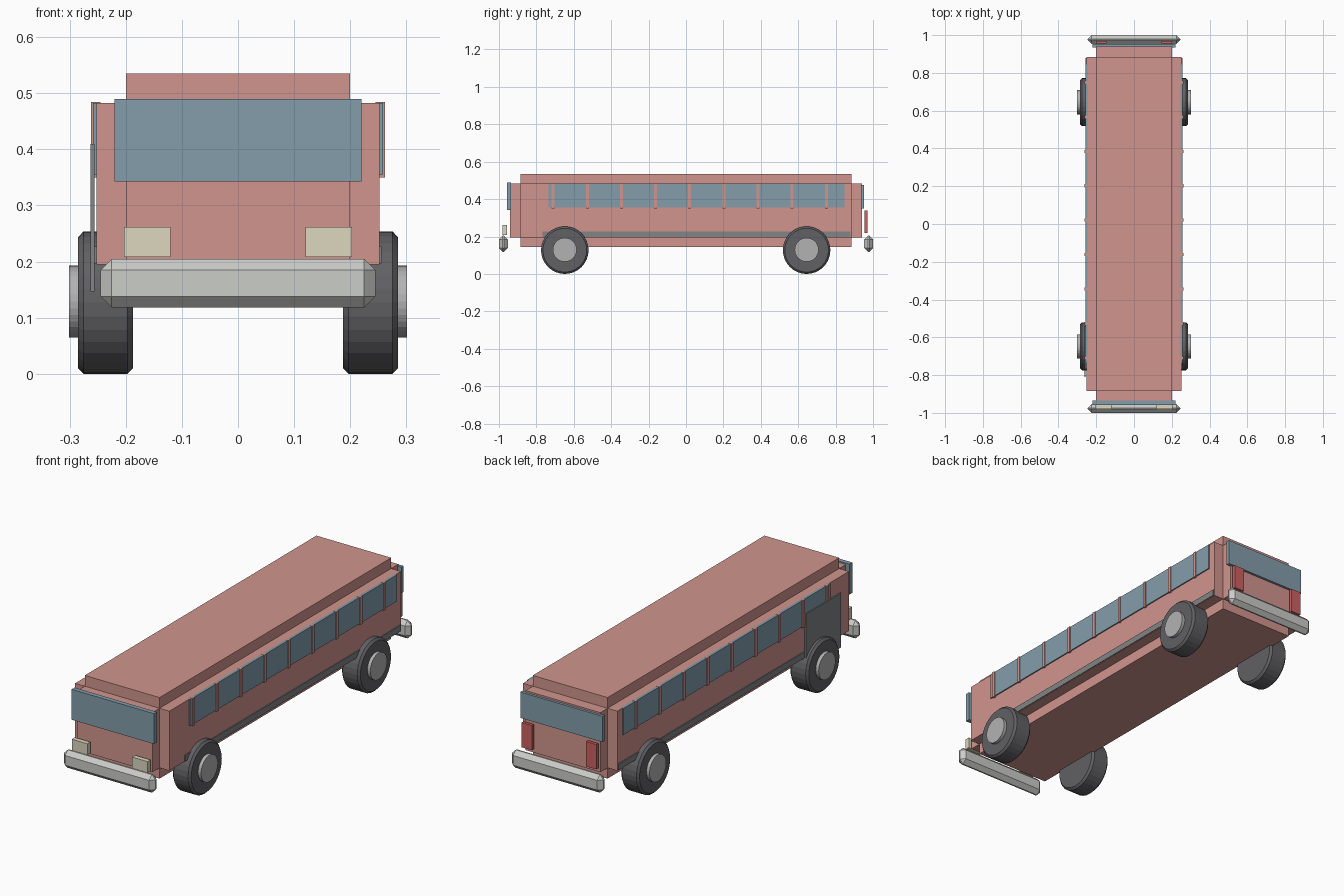
import bpy, bmesh
from mathutils import Matrix, Vector

if "Cube" in bpy.data.objects:
    bpy.data.objects.remove(bpy.data.objects["Cube"])


def material(name, rgb):
    m = bpy.data.materials.new(name)
    m.diffuse_color = (*rgb, 1)
    m.use_nodes = True
    m.node_tree.nodes["Principled BSDF"].inputs["Base Color"].default_value = m.diffuse_color
    return m


RED = material("body_red", (0.64, 0.30, 0.27))
GLASS = material("glass_blue", (0.23, 0.34, 0.41))
CREAM = material("lamp_cream", (0.72, 0.68, 0.52))
LAMP_RED = material("lamp_red", (0.60, 0.12, 0.12))
DARK = material("dark_grey", (0.12, 0.12, 0.13))
TRIM = material("trim_grey", (0.22, 0.23, 0.24))
CHROME = material("light_grey", (0.60, 0.61, 0.58))
HUB = material("hub_grey", (0.45, 0.45, 0.45))


def finish(name, bm, mat, bevel=0):
    me = bpy.data.meshes.new(name)
    bmesh.ops.recalc_face_normals(bm, faces=bm.faces)
    bm.to_mesh(me)
    bm.free()
    me.materials.append(mat)
    ob = bpy.data.objects.new(name, me)
    bpy.context.collection.objects.link(ob)
    if bevel:
        mod = ob.modifiers.new("chamfer", 'BEVEL')
        mod.width, mod.segments = bevel, 1
        mod.limit_method, mod.angle_limit = 'ANGLE', 0.8
    return ob


def box_bm(x, y, z):
    bm = bmesh.new()
    size = [b - a for a, b in (x, y, z)]
    mid = Vector([(a + b) / 2 for a, b in (x, y, z)])
    bmesh.ops.create_cube(bm, size=1, matrix=Matrix.Translation(mid) @ Matrix.Diagonal((*size, 1)))
    return bm


def box(name, x, y, z, mat, bevel=0):
    return finish(name, box_bm(x, y, z), mat, bevel)


def disc(name, x0, x1, y, z, r, mat, bevel=0):
    bm = bmesh.new()
    m = Matrix.Translation(((x0 + x1) / 2, y, z)) @ Matrix.Rotation(1.5707963, 4, 'Y')
    bmesh.ops.create_cone(bm, cap_ends=True, segments=32, radius1=r, radius2=r,
                          depth=abs(x1 - x0), matrix=m)
    return finish(name, bm, mat, bevel)


def span(s, a, b):
    return tuple(sorted((s * a, s * b)))


# Body: core box with every face pushed out, leaving stepped edges
bm = box_bm((-0.2, 0.2), (-0.885, 0.885), (0.195, 0.483))
pushed = bmesh.ops.extrude_discrete_faces(bm, faces=bm.faces[:])["faces"]
for f in pushed:
    f.normal_update()
    n = f.normal.copy()
    bmesh.ops.translate(bm, verts=f.verts[:], vec=n * (0.055 if abs(n.y) > 0.5 else 0.052))
finish("body", bm, RED)

# Front and rear glass
box("windshield", (-0.22, 0.22), (-0.957, -0.935), (0.343, 0.49), GLASS)
box("rear_window", (-0.22, 0.22), (0.935, 0.952), (0.35, 0.475), GLASS)

# Bumpers
for name, y in (("front_bumper", (-1.0, -0.953)), ("rear_bumper", (0.953, 1.0))):
    box(name, (-0.245, 0.245), y, (0.118, 0.205), CHROME, 0.02)

for s, side in ((-1, "left"), (1, "right")):
    # Lamps
    box(f"{side}_headlight", span(s, 0.12, 0.203), (-0.98, -0.957), (0.208, 0.262), CREAM)
    box(f"{side}_taillight", span(s, 0.145, 0.2), (0.955, 0.97), (0.22, 0.34), LAMP_RED)
    # Side glass, posts and lower trim
    box(f"{side}_windows", span(s, 0.245, 0.258), (-0.735, 0.847), (0.355, 0.483), GLASS)
    for i in range(9):
        y = -0.71 + 0.1825 * i
        box(f"{side}_window_post_{i}", span(s, 0.245, 0.262), (y - 0.008, y + 0.008),
            (0.35, 0.484), RED)
    box(f"{side}_trim", span(s, 0.245, 0.256), (-0.767, 0.88), (0.197, 0.227), TRIM)
    # Wheels
    for y, end in ((-0.648, "front"), (0.645, "rear")):
        disc(f"{end}_{side}_tire", s * 0.187, s * 0.285, y, 0.127, 0.127, DARK, 0.01)
        disc(f"{end}_{side}_hub", s * 0.27, s * 0.301, y, 0.129, 0.064, HUB)

# Passenger door
box("door", (-0.263, -0.256), (-0.81, -0.54), (0.147, 0.41), TRIM)
